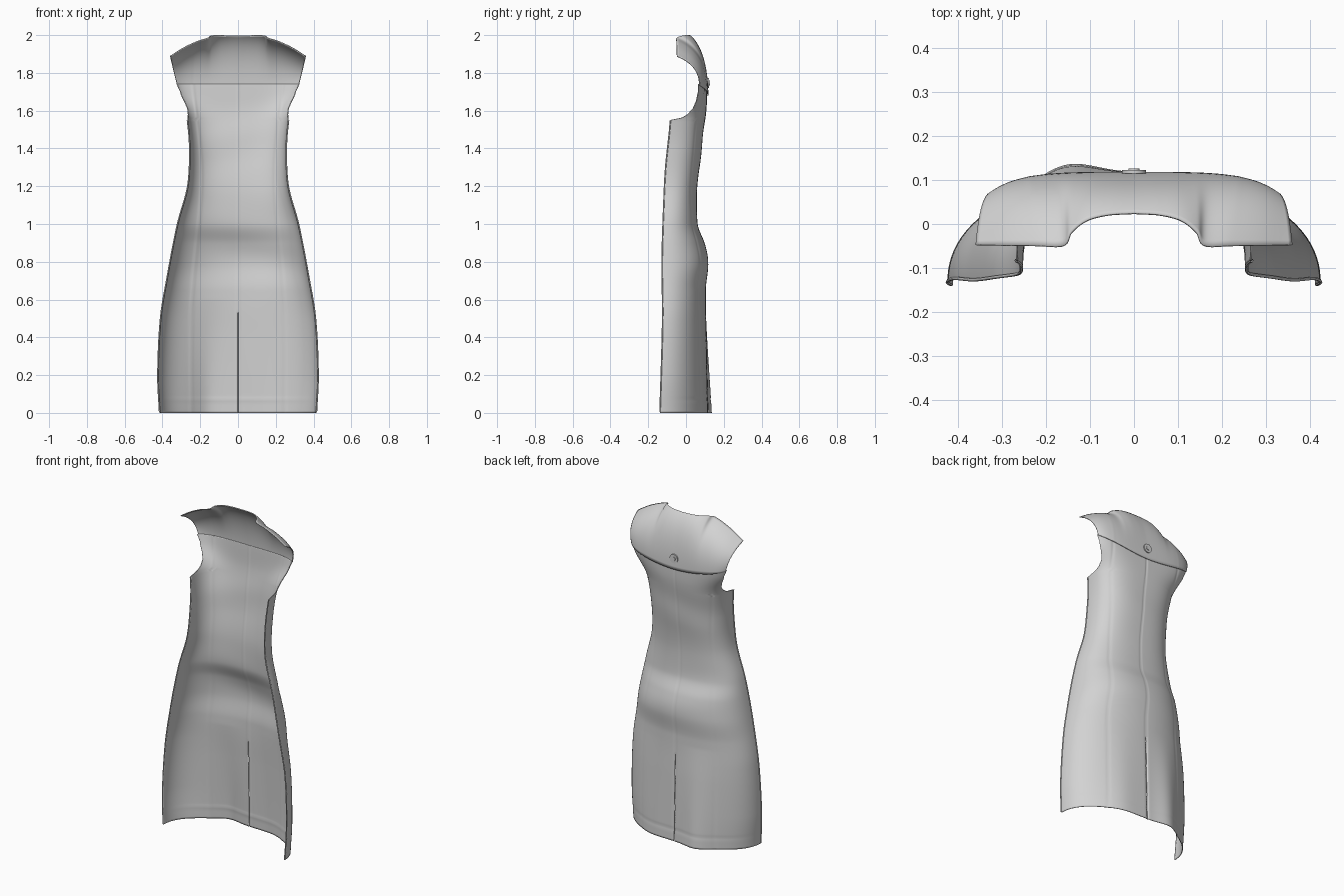
import bpy, bmesh, math
from mathutils import Vector

old = bpy.data.objects.get("Cube")
if old:
    bpy.data.objects.remove(old)

cloth = bpy.data.materials.new("light grey cloth")
cloth.use_nodes = True
cloth.diffuse_color = (0.65, 0.65, 0.65, 1)
cloth.node_tree.nodes["Principled BSDF"].inputs["Base Color"].default_value = (0.65, 0.65, 0.65, 1)

# Profiles by height: (z, value)
WIDTH = [(0, .415), (.2, .424), (.5, .41), (.7, .378), (1, .32), (1.2, .266), (1.4, .256),
         (1.55, .268), (1.6, .284), (1.68, .33), (1.74, .35)]
BACK = [(0, .117), (.4, .109), (.65, .105), (.78, .118), (.9, .097), (1, .064), (1.15, .057),
        (1.35, .077), (1.6, .107), (1.74, .113)]
FRONT = [(0, -.138), (.5, -.124), (.8, -.127), (1.1, -.118), (1.3, -.108), (1.55, -.083), (1.74, -.083)]
ARMHOLE = [(1.55, -.083), (1.562, -.02), (1.58, .01), (1.61, .038), (1.65, .055), (1.7, .066), (1.74, .065)]
SQUARE = [(0, 2.1), (.8, 2.3), (1.2, 2.7), (1.55, 3), (1.74, 4.5)]
PANEL = [(0, .25), (.6, .245), (1.25, .195), (1.74, .24)]
COLS = 56
YOKE_Z = 1.74


def key(table, z, smooth=True):
    """Interpolate a profile table at height z."""
    z = min(max(z, table[0][0]), table[-1][0])
    i = max(k for k in range(len(table) - 1) if table[k][0] <= z)
    (z0, a), (z1, b) = table[i], table[i + 1]
    t, h = (z - z0) / (z1 - z0), z1 - z0
    if not smooth:
        return a + (b - a) * t

    def slope(k):
        lo, hi = table[max(k - 1, 0)], table[min(k + 1, len(table) - 1)]
        return (hi[1] - lo[1]) / (hi[0] - lo[0])
    return ((1 + 2 * t) * (1 - t) ** 2 * a + t * t * (3 - 2 * t) * b
            + h * t * (1 - t) * (slope(i) * (1 - t) - slope(i + 1) * t))


def bump(x, centre, width):
    return math.exp(-((x - centre) / width) ** 2)


def drape(x, z):
    """Soft folds over hips and waist, and flares either side of the vent."""
    fold = .003 * math.sin(24 * z + 5 * x) * bump(z, .9, .2)
    fold += .003 * math.sin(20 * z - 6 * x) * bump(z, 1.45, .15)
    flare = .036 * bump(x, -.16, .09) + .011 * bump(x, .18, .09)
    return fold + flare * max(0, 1 - z / .6)


def stitching(x, z):
    """Shallow grooves for the centre, panel and hem seams."""
    return -.003 * bump(x, 0, .005) - .003 * bump(abs(x), key(PANEL, z), .007) - .002 * bump(z, .07, .009)


def body_point(side, u, z):
    """Point on the body: u runs from centre back to the open edge."""
    w, yb, yf, n = (key(t, z) for t in (WIDTH, BACK, FRONT, SQUARE))
    edge = key(ARMHOLE, z, False) if z > 1.55 else yf
    f = min(max((edge - yf) / (yb - yf), 0), .95)
    a = u * math.atan2((1 - f ** n) ** (1 / n), f)
    s, c = math.sin(a), max(math.cos(a), 0)
    r = (s ** n + c ** n) ** (-1 / n)
    x = side * w * r * s
    if u == 0 and z < .53:
        x = side * .0012          # open vent
    return Vector((x, yf + (yb - yf) * r * c + (drape(x, z) + stitching(x, z)) * c, z))


# Top boundary of the yoke: neckline, then shoulder
TOP = [(0, .026, 1.998), (.06, .022, 1.999), (.11, .008, 2), (.145, -.02, 1.997),
       (.162, -.049, 1.986), (.22, -.049, 1.967), (.29, -.048, 1.934), (.36, -.047, 1.89)]
TOP_AXES = [[(k / (len(TOP) - 1), p[axis]) for k, p in enumerate(TOP)] for axis in range(3)]


def yoke_point(side, u, t):
    """Point on the yoke, which dips to a curved flap at centre back."""
    low = body_point(1, u, YOKE_Z - .006 - .055 * (1 - u * u))
    low.y += .007 - stitching(low.x, low.z)
    top = Vector([key(axis, u) for axis in TOP_AXES])
    ctrl = Vector(((low.x + top.x) / 2 + .008 * u, low.y + .004 - .008 * (1 - u),
                   top.z - .085 + .035 * u))
    p = low * (1 - t) ** 2 + ctrl * 2 * t * (1 - t) + top * t * t
    p.x *= side
    return p


def finish(ob):
    ob.data.materials.append(cloth)
    bpy.ops.object.select_all(action="DESELECT")
    ob.select_set(True)
    bpy.context.view_layer.objects.active = ob
    bpy.ops.object.shade_smooth_by_angle(angle=math.radians(50))


def sheet(name, func, rows, thickness):
    """Build a mirrored grid of cloth from a point function."""
    bm = bmesh.new()
    for side in (-1, 1):
        grid = [[bm.verts.new(func(side, c / COLS, r)) for c in range(COLS + 1)] for r in rows]
        for lo, hi in zip(grid, grid[1:]):
            for c in range(COLS):
                quad = [lo[c], lo[c + 1], hi[c + 1], hi[c]]
                bm.faces.new(quad[::-1] if side > 0 else quad)
    bmesh.ops.remove_doubles(bm, verts=bm.verts, dist=.0005)
    bmesh.ops.recalc_face_normals(bm, faces=bm.faces)
    if sum(f.normal.y for f in bm.faces) < 0:
        bmesh.ops.reverse_faces(bm, faces=bm.faces)
    mesh = bpy.data.meshes.new(name)
    bm.to_mesh(mesh)
    bm.free()
    ob = bpy.data.objects.new(name, mesh)
    bpy.context.collection.objects.link(ob)
    mod = ob.modifiers.new("thickness", "SOLIDIFY")
    mod.thickness, mod.offset = thickness, -1
    finish(ob)


def piping(name, points, radius):
    """Thin rolled edge following the cloth."""
    cu = bpy.data.curves.new(name, "CURVE")
    cu.dimensions = "3D"
    cu.bevel_depth, cu.bevel_resolution = radius, 1
    sp = cu.splines.new("POLY")
    sp.points.add(len(points) - 1)
    for q, p in zip(sp.points, points):
        q.co = (*p, 1)
    cu.materials.append(cloth)
    bpy.context.collection.objects.link(bpy.data.objects.new(name, cu))


# Body and yoke
body_rows = [1.55 * i / 150 for i in range(151)] + [1.555 + .005 * i for i in range(38)]
sheet("back_body", body_point, body_rows, .004)
sheet("yoke", yoke_point, [i / 24 for i in range(25)], .005)

# Turned-in facing along the open side edges
for side, label in ((1, "left"), (-1, "right")):
    piping(label + "_side_edge", [body_point(side, 1, .004 + i * .0386) for i in range(41)], .004)

# Button on the yoke flap
base = yoke_point(1, 0, .15)
for name, radius, depth, out in (("button", .027, .008, .003), ("button_centre", .013, .006, .008)):
    bpy.ops.mesh.primitive_cylinder_add(vertices=24, radius=radius, depth=depth,
                                        location=base + Vector((0, out, 0)),
                                        rotation=(math.radians(90), 0, 0))
    bpy.context.object.name = name
    finish(bpy.context.object)
